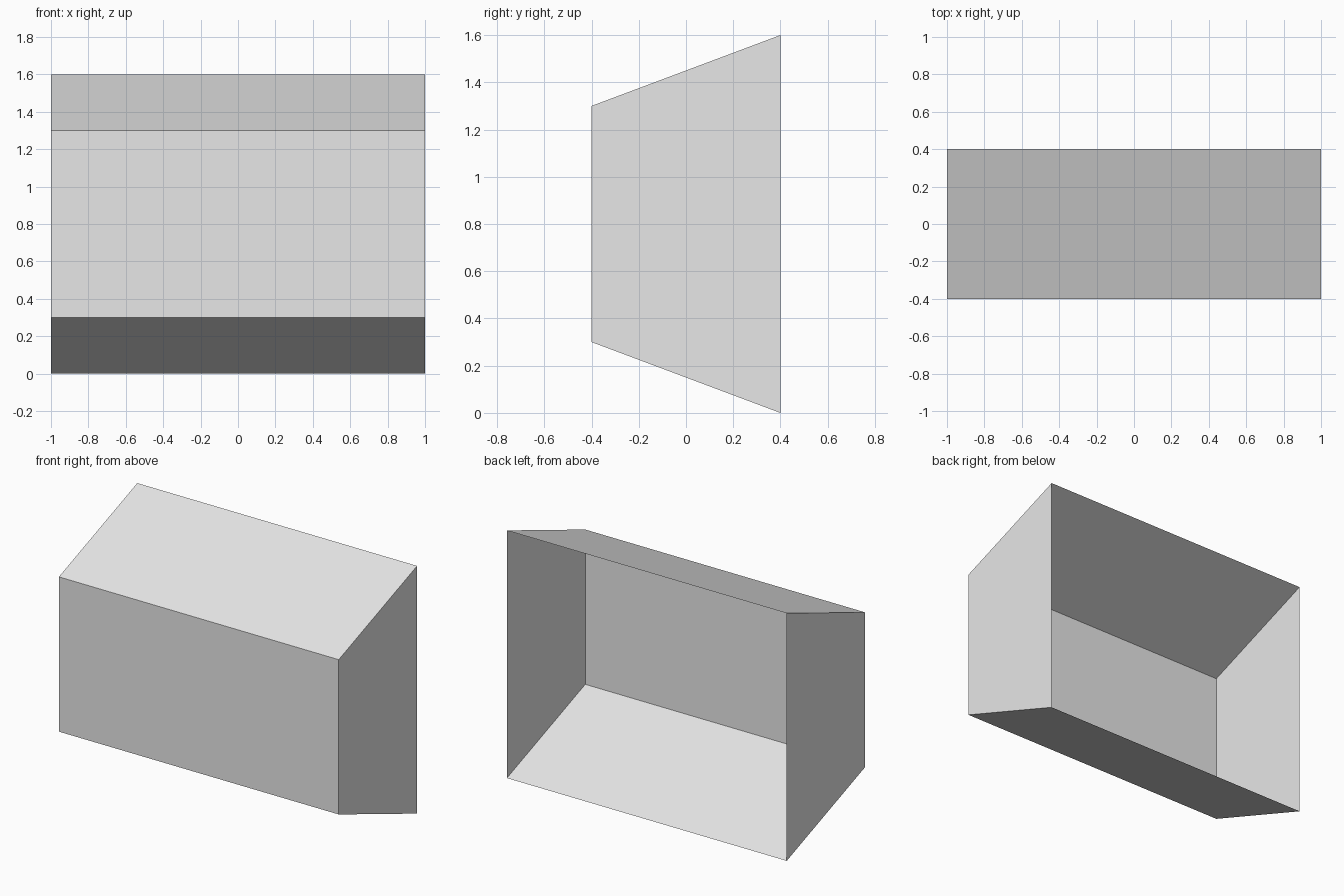
import bpy
import bmesh

WIDTH, DEPTH, HEIGHT = 2.0, 0.8, 1.6
FRONT_HEIGHT = 1.0

default_cube = bpy.data.objects.get("Cube")
if default_cube:
    bpy.data.objects.remove(default_cube, do_unlink=True)

# Light grey material
grey = bpy.data.materials.new("light_grey")
grey.use_nodes = True
colour = (0.8, 0.8, 0.8, 1.0)
grey.diffuse_color = colour
grey.node_tree.nodes["Principled BSDF"].inputs["Base Color"].default_value = colour

# Thin-walled hood: a box tapered towards the front
bm = bmesh.new()
bmesh.ops.create_cube(bm, size=1.0)
for v in bm.verts:
    wall_height = FRONT_HEIGHT if v.co.y < 0 else HEIGHT
    v.co.x *= WIDTH
    v.co.y *= DEPTH
    v.co.z = v.co.z * wall_height + HEIGHT / 2

# Open back
bm.normal_update()
back = [f for f in bm.faces if f.normal.y > 0.9]
bmesh.ops.delete(bm, geom=back, context='FACES_ONLY')

mesh = bpy.data.meshes.new("tapered_hood")
bm.to_mesh(mesh)
bm.free()
mesh.materials.append(grey)
hood = bpy.data.objects.new("tapered_hood", mesh)
bpy.context.collection.objects.link(hood)
